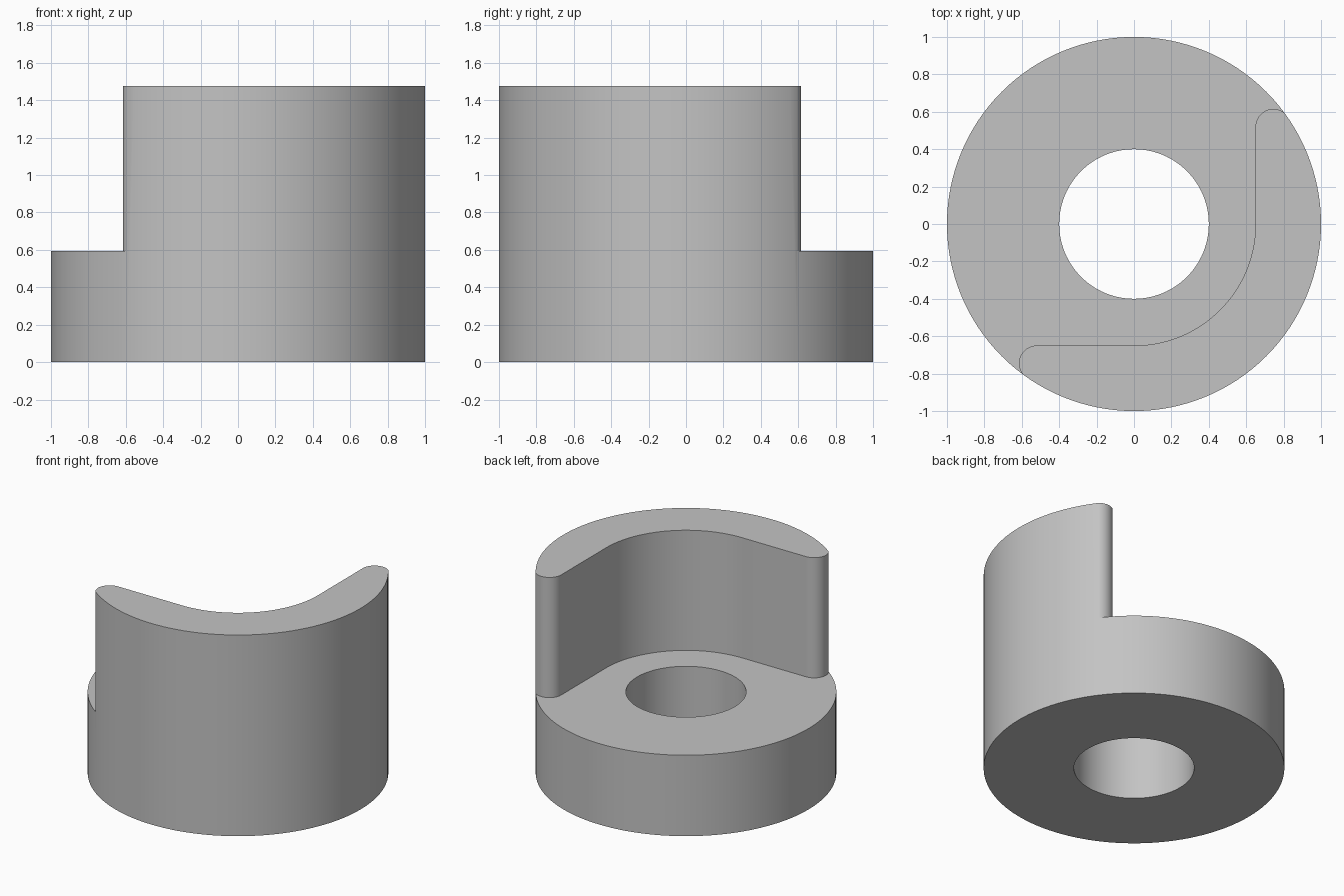
import bpy
import bmesh
from math import radians, cos, sin

cube = bpy.data.objects.get("Cube")
if cube:
    bpy.data.objects.remove(cube)

HEIGHT, BASE_TOP = 1.476, 0.594
WALL_R, HOLE_R, TIP_R = 0.65, 0.4, 0.095
TIP_X, TIP_Y = -0.52, -0.745

grey = bpy.data.materials.new("plain grey")
grey.use_nodes = True
colour = (0.55, 0.55, 0.55, 1)
grey.diffuse_color = colour
grey.node_tree.nodes["Principled BSDF"].inputs["Base Color"].default_value = colour


def arc(cx, cy, r, start, end, steps):
    angles = [radians(start + (end - start) * i / steps) for i in range(steps + 1)]
    return [(cx + r * cos(a), cy + r * sin(a)) for a in angles]


def prism(name, outline, bottom, top):
    """Extrude a closed outline upwards into a solid."""
    bm = bmesh.new()
    face = bm.faces.new([bm.verts.new((x, y, bottom)) for x, y in outline])
    grown = bmesh.ops.extrude_face_region(bm, geom=[face])["geom"]
    verts = [v for v in grown if isinstance(v, bmesh.types.BMVert)]
    bmesh.ops.translate(bm, verts=verts, vec=(0, 0, top - bottom))
    bmesh.ops.recalc_face_normals(bm, faces=bm.faces)
    mesh = bpy.data.meshes.new(name)
    bm.to_mesh(mesh)
    bm.free()
    mesh.materials.append(grey)
    obj = bpy.data.objects.new(name, mesh)
    bpy.context.collection.objects.link(obj)
    return obj


def cut(target, cutter):
    """Subtract the cutter for good, then discard it."""
    cutter.hide_render = True
    mod = target.modifiers.new("cut", "BOOLEAN")
    mod.operation, mod.solver, mod.object = "DIFFERENCE", "EXACT", cutter
    bpy.context.view_layer.objects.active = target
    bpy.ops.object.modifier_apply(modifier=mod.name)
    bpy.data.objects.remove(cutter)


# Round body
body = prism("collar_with_guard_wall", arc(0, 0, 1, 0, 360, 128)[:-1], 0, HEIGHT)

# Open space behind the wall: half outline, mirrored across the diagonal
tip = arc(TIP_X, TIP_Y, TIP_R, 218.7, 90, 16)
half = [(-1.2, -1.2), (tip[0][0] * 1.25, tip[0][1] * 1.25)] + tip
half += arc(0, 0, WALL_R, 270, 315, 20)
mirrored = [(-y, -x) for x, y in reversed(half[:-1])]
cut(body, prism("open_space_cutter", half + mirrored + [(-1.2, 1.2)], BASE_TOP, HEIGHT + 0.2))

# Central bore
cut(body, prism("bore_cutter", arc(0, 0, HOLE_R, 0, 360, 96)[:-1], -0.2, HEIGHT))

# Smooth curved sides, crisp rims
bpy.ops.object.select_all(action="DESELECT")
body.select_set(True)
bpy.context.view_layer.objects.active = body
bpy.ops.object.shade_smooth_by_angle(angle=radians(30))
